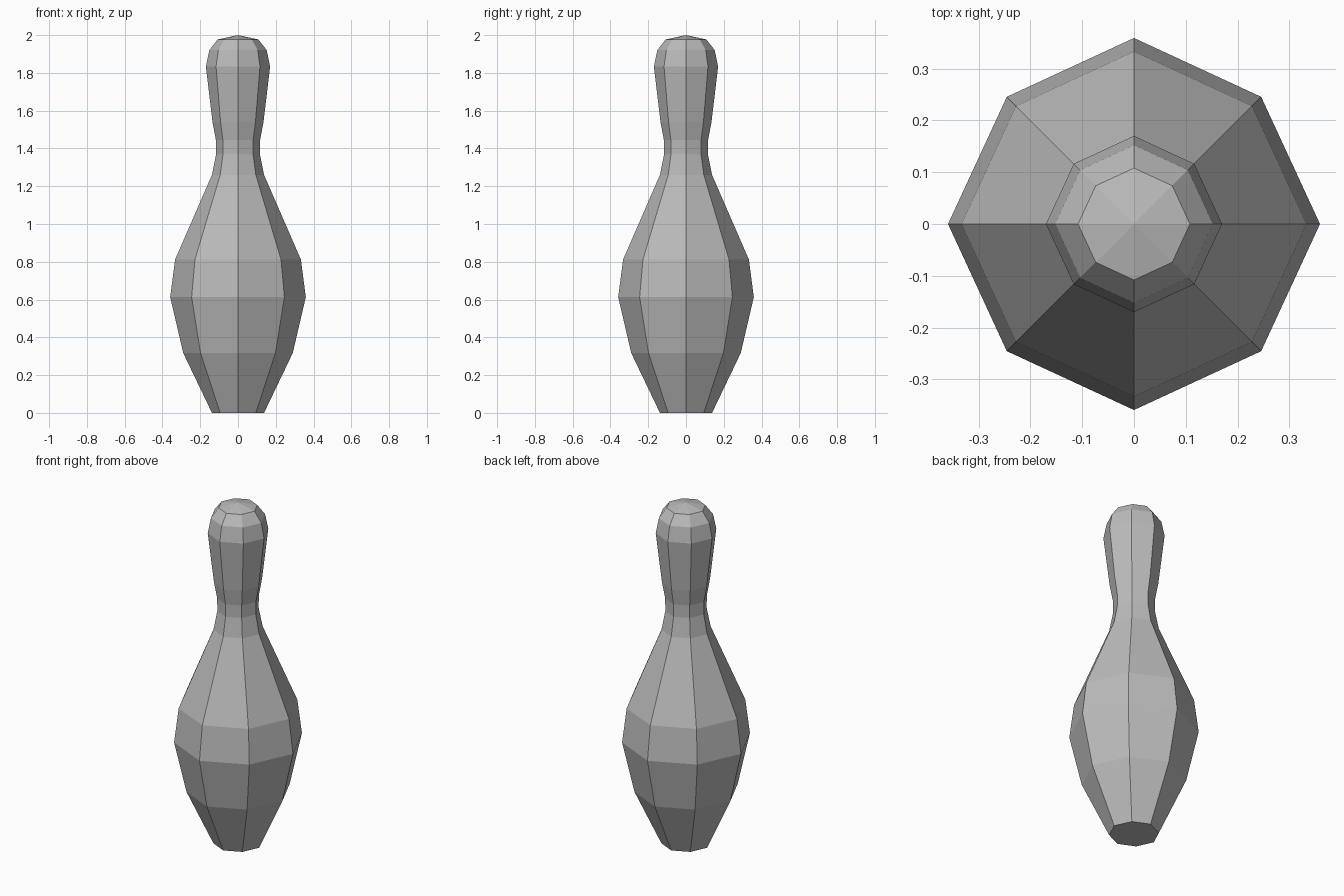
import bpy, bmesh
from math import cos, sin, pi

if "Cube" in bpy.data.objects:
    bpy.data.objects.remove(bpy.data.objects["Cube"])

SIDES = 8
DIAGONAL = 0.967  # diagonal corners sit slightly closer to the axis

# Radius and height of each ring, from base to head
PROFILE = [(0.138, 0), (0.29, 0.317), (0.359, 0.613), (0.333, 0.812),
           (0.138, 1.26), (0.116, 1.37), (0.117, 1.444), (0.135, 1.54),
           (0.17, 1.833), (0.152, 1.92), (0.108, 1.977)]

# Plain grey finish
grey = bpy.data.materials.new("plain_grey")
grey.use_nodes = True
colour = (0.5, 0.5, 0.5, 1)
grey.diffuse_color = colour
grey.node_tree.nodes["Principled BSDF"].inputs["Base Color"].default_value = colour


def add_ring(bm, radius, z):
    verts = []
    for i in range(SIDES):
        r = radius * (DIAGONAL if i % 2 else 1)
        a = 2 * pi * i / SIDES
        verts.append(bm.verts.new((r * cos(a), r * sin(a), z)))
    return verts


# Pin body: stacked rings with a flat base and a low pointed crown
bm = bmesh.new()
rings = [add_ring(bm, r, z) for r, z in PROFILE]
apex = bm.verts.new((0, 0, 2))
bm.faces.new(rings[0][::-1])
for i in range(SIDES):
    j = (i + 1) % SIDES
    for low, high in zip(rings, rings[1:]):
        bm.faces.new((low[i], low[j], high[j], high[i]))
    bm.faces.new((rings[-1][i], rings[-1][j], apex))
bmesh.ops.recalc_face_normals(bm, faces=bm.faces)

mesh = bpy.data.meshes.new("bowling_pin")
bm.to_mesh(mesh)
bm.free()
mesh.materials.append(grey)
pin = bpy.data.objects.new("bowling_pin", mesh)
bpy.context.collection.objects.link(pin)
